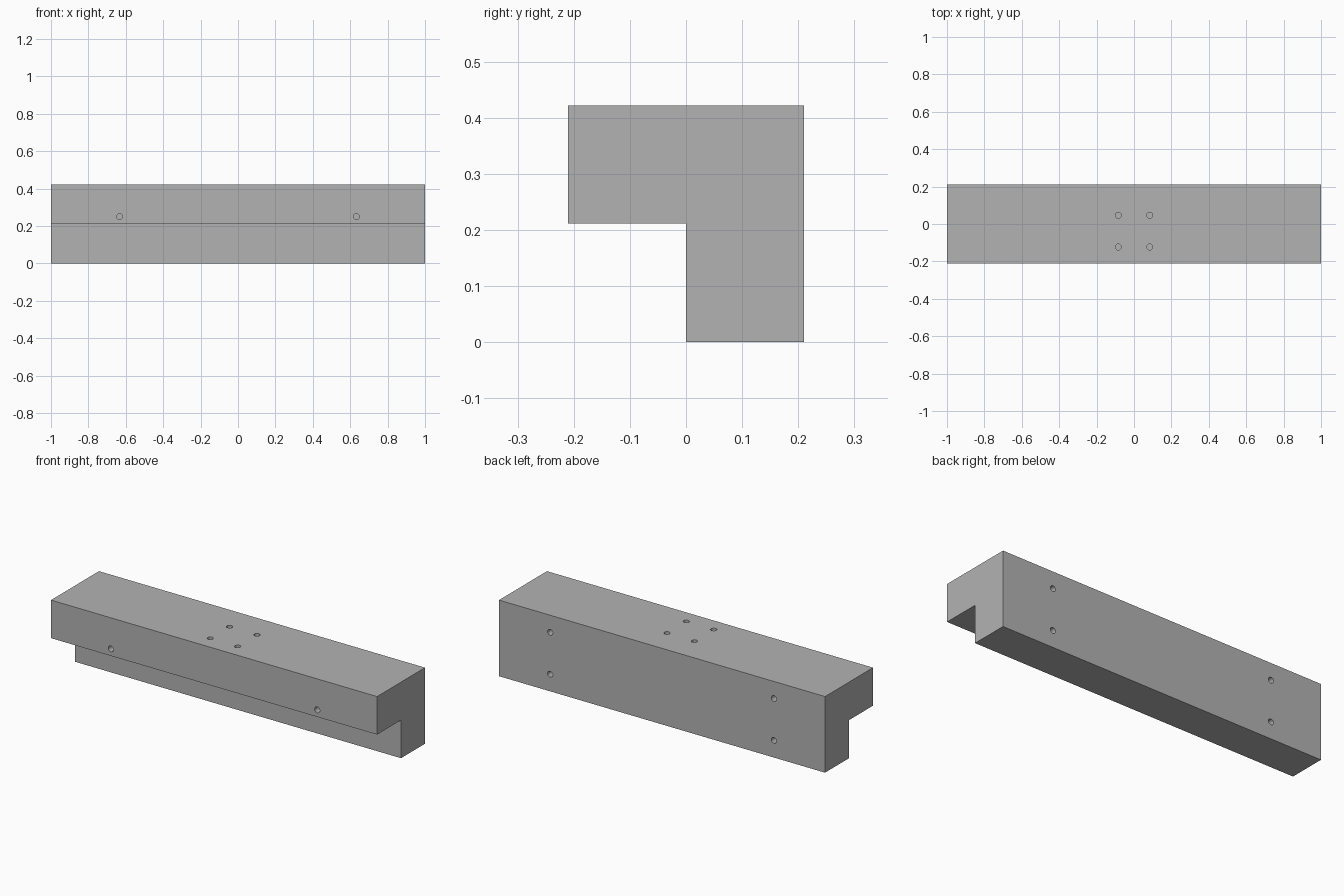
import bpy, bmesh
from math import radians
from mathutils import Matrix, Vector

cube = bpy.data.objects.get("Cube")
if cube:
    bpy.data.objects.remove(cube, do_unlink=True)

HALF, D, H = 1.0, 0.21, 0.422
HOLE_R, HOLE_DEPTH = 0.016, 0.06

grey = bpy.data.materials.new("plain grey")
grey.use_nodes = True
grey.diffuse_color = (0.45, 0.45, 0.45, 1)
grey.node_tree.nodes["Principled BSDF"].inputs["Base Color"].default_value = grey.diffuse_color


def make_object(name, bm):
    bmesh.ops.recalc_face_normals(bm, faces=bm.faces)
    mesh = bpy.data.meshes.new(name)
    bm.to_mesh(mesh)
    bm.free()
    mesh.materials.append(grey)
    obj = bpy.data.objects.new(name, mesh)
    bpy.context.collection.objects.link(obj)
    return obj


# L-shaped beam: profile in the yz plane, extruded along x
profile = [(-D, H), (-D, H / 2), (0, H / 2), (0, 0), (D, 0), (D, H)]
bm = bmesh.new()
face = bm.faces.new([bm.verts.new((-HALF, y, z)) for y, z in profile])
ext = bmesh.ops.extrude_face_region(bm, geom=[face])
bmesh.ops.translate(bm, vec=(2 * HALF, 0, 0),
                    verts=[v for v in ext["geom"] if isinstance(v, bmesh.types.BMVert)])
beam = make_object("angle_beam", bm)

# Blind screw holes: (mouth position, outward direction), mirrored in x
bm = bmesh.new()
holes = []
for s in (-1, 1):
    holes.append(((s * 0.633, -D, 0.25), (0, -1, 0)))
    holes += [((s * 0.084, y, H), (0, 0, 1)) for y in (-0.123, 0.046)]
    holes += [((s * 0.686, D, z), (0, 1, 0)) for z in (0.095, 0.327)]
for mouth, out in holes:
    turn = Vector(out).to_track_quat("Z", "Y").to_matrix().to_4x4()
    bmesh.ops.create_cone(bm, cap_ends=True, segments=24, radius1=HOLE_R, radius2=HOLE_R,
                          depth=2 * HOLE_DEPTH, matrix=Matrix.Translation(mouth) @ turn)
cutter = make_object("hole_cutter", bm)
cutter.hide_render = True
cutter.hide_set(True)

cut = beam.modifiers.new("screw_holes", "BOOLEAN")
cut.operation = "DIFFERENCE"
cut.solver = "EXACT"
cut.object = cutter

# Apply the cut, then smooth only the hole walls
bpy.context.view_layer.objects.active = beam
beam.select_set(True)
bpy.ops.object.modifier_apply(modifier=cut.name)
bpy.data.objects.remove(cutter, do_unlink=True)
bpy.ops.object.shade_smooth_by_angle(angle=radians(30))
